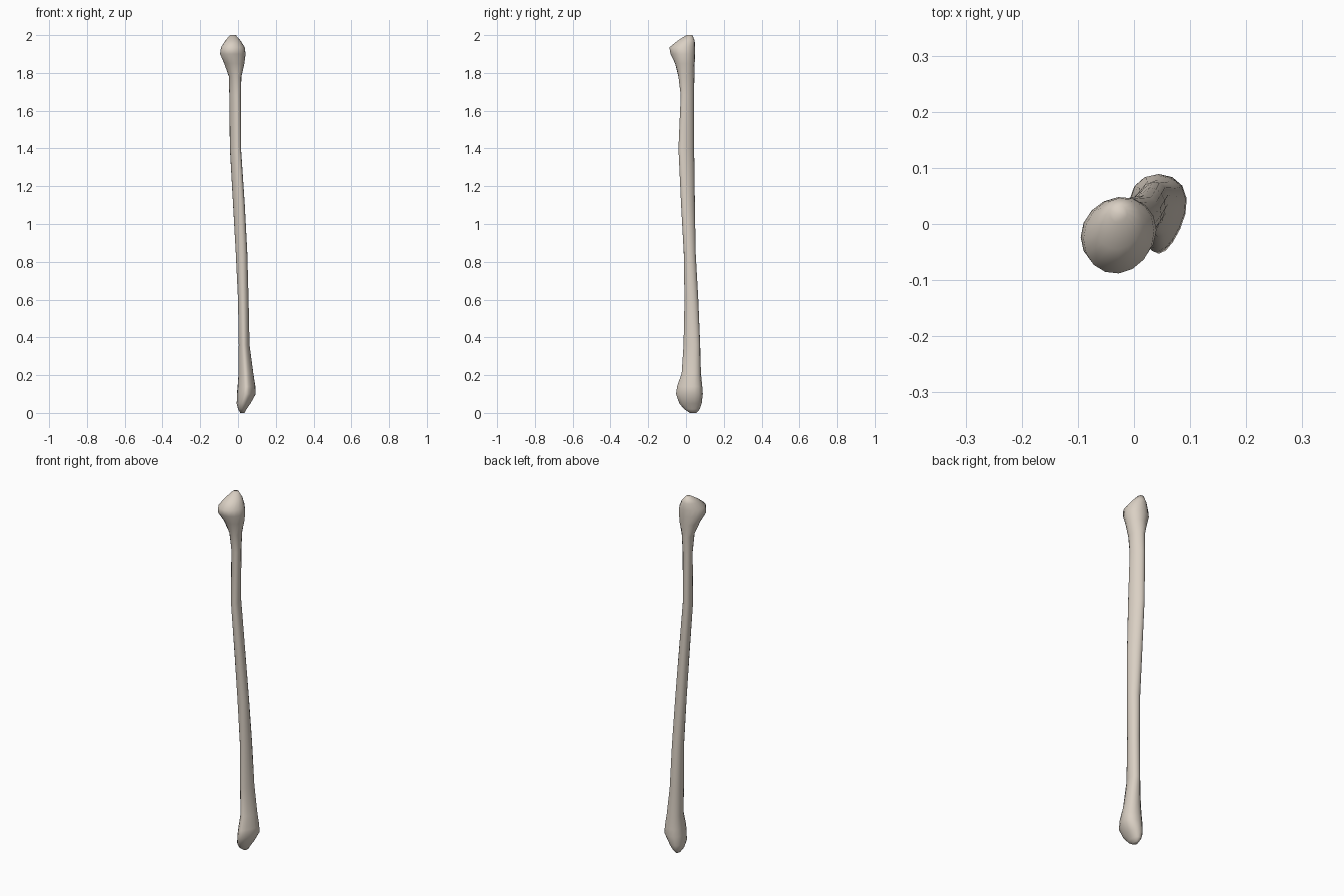
import bpy, bmesh
from math import sin, cos, pi

SIDES = 16

# Cross-sections up the bone:
# height, x min, x max, y min, y max, diagonal lean, front taper
SECTIONS = [
    (0.00, 0.012, 0.034, 0.020, 0.055, 0.0, 0.0),
    (0.02, 0.000, 0.045, -0.010, 0.073, 0.0, 0.1),
    (0.05, -0.007, 0.066, -0.035, 0.083, 0.0, 0.2),
    (0.10, -0.006, 0.094, -0.053, 0.089, 0.0, 0.35),
    (0.14, -0.002, 0.092, -0.047, 0.086, 0.0, 0.35),
    (0.21, 0.003, 0.081, -0.023, 0.079, 0.0, 0.3),
    (0.36, 0.004, 0.061, -0.013, 0.075, 0.1, 0.2),
    (0.60, 0.000, 0.056, -0.008, 0.065, 0.0, 0.1),
    (0.85, -0.012, 0.049, -0.012, 0.051, -0.1, 0.0),
    (1.10, -0.026, 0.036, -0.026, 0.047, -0.3, 0.0),
    (1.40, -0.043, 0.016, -0.040, 0.043, -0.4, 0.0),
    (1.68, -0.046, 0.015, -0.028, 0.043, -0.4, 0.0),
    (1.78, -0.048, 0.018, -0.040, 0.044, -0.2, 0.0),
    (1.85, -0.073, 0.034, -0.058, 0.046, 0.0, 0.0),
    (1.90, -0.095, 0.040, -0.082, 0.048, 0.1, 0.0),
    (1.935, -0.090, 0.036, -0.088, 0.048, 0.1, 0.0),
    (1.97, -0.068, 0.014, -0.045, 0.046, 0.1, 0.0),
    (2.00, -0.043, -0.012, 0.002, 0.034, 0.0, 0.0),
]


def fit(values, low, high):
    a, b = min(values), max(values)
    return [low + (v - a) / (b - a) * (high - low) for v in values]


def ring(x0, x1, y0, y1, lean, taper):
    angles = [2 * pi * i / SIDES for i in range(SIDES)]
    xs = fit([cos(t) * (1 + taper * sin(t)) for t in angles], x0, x1)
    ys = fit([sin(t + lean) for t in angles], y0, y1)
    return zip(xs, ys)


# Loft the bone through its sections and close both ends
bm = bmesh.new()
rings = [[bm.verts.new((x, y, z)) for x, y in ring(*s)] for z, *s in SECTIONS]
for low, high in zip(rings, rings[1:]):
    for i in range(SIDES):
        j = (i + 1) % SIDES
        bm.faces.new((low[i], low[j], high[j], high[i]))
bm.faces.new(rings[0][::-1])
bm.faces.new(rings[-1])
for face in bm.faces:
    face.smooth = True

mesh = bpy.data.meshes.new("long_bone")
bm.to_mesh(mesh)
bm.free()
bone = bpy.data.objects.new("long_bone", mesh)
bpy.context.collection.objects.link(bone)

# Bone colour
ivory = bpy.data.materials.new("bone_ivory")
ivory.diffuse_color = (0.70, 0.63, 0.55, 1)
mesh.materials.append(ivory)
